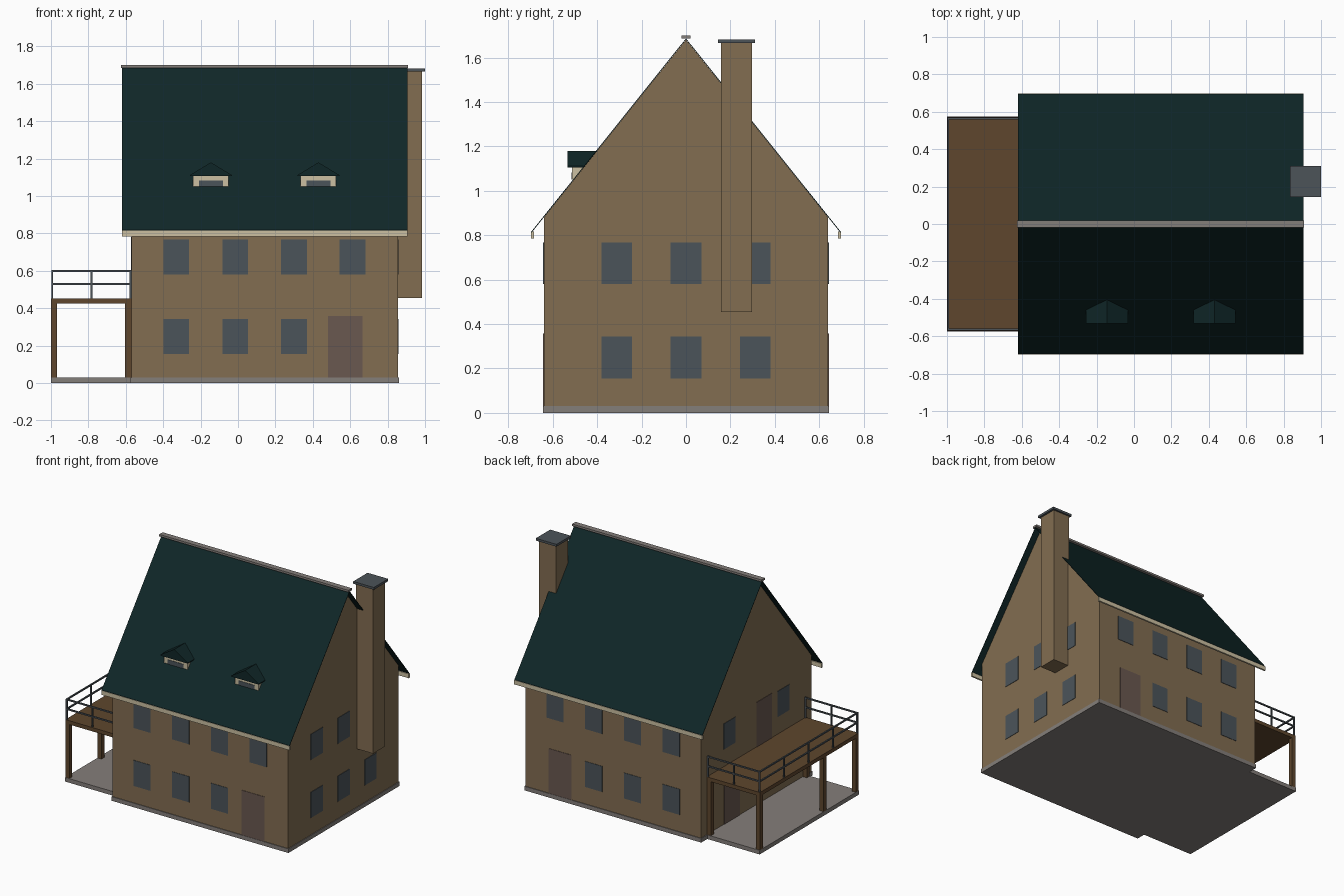
import bpy
import bmesh
from mathutils import Vector

cube = bpy.data.objects.get("Cube")
if cube:
    bpy.data.objects.remove(cube)


def material(name, r, g, b):
    """Flat material from 0-255 display values, stored as linear."""
    lin = [((c / 255 + 0.055) / 1.055) ** 2.4 for c in (r, g, b)]
    m = bpy.data.materials.new(name)
    m.use_nodes = True
    m.diffuse_color = (*lin, 1)
    m.node_tree.nodes["Principled BSDF"].inputs["Base Color"].default_value = (*lin, 1)
    return m


WALL = material("tan wall", 130, 109, 81)
ROOF = material("dark green roof", 15, 38, 39)
STONE = material("grey stone", 132, 126, 122)
CREAM = material("cream trim", 204, 192, 162)
GLASS = material("slate glass", 75, 84, 90)
DOOR = material("muted brown door", 106, 88, 80)
WOOD = material("deck wood", 94, 70, 45)
METAL = material("dark metal", 76, 83, 88)


def finish(name, bm, mat):
    bmesh.ops.recalc_face_normals(bm, faces=bm.faces)
    mesh = bpy.data.meshes.new(name)
    bm.to_mesh(mesh)
    bm.free()
    mesh.materials.append(mat)
    ob = bpy.data.objects.new(name, mesh)
    bpy.context.collection.objects.link(ob)
    return ob


def box(name, x, y, z, mat):
    """Box from (min, max) ranges on each axis."""
    bm = bmesh.new()
    bmesh.ops.create_cube(bm, size=1)
    for v in bm.verts:
        v.co = [r[0] + (c + 0.5) * (r[1] - r[0]) for c, r in zip(v.co, (x, y, z))]
    return finish(name, bm, mat)


def prism(name, profile, depth, axis, mat):
    """Extrude a 2D (horizontal, height) profile along 'x' or 'y'."""
    bm = bmesh.new()
    a, b = depth
    if axis == "x":
        verts = [bm.verts.new((a, u, w)) for u, w in profile]
        step = Vector((b - a, 0, 0))
    else:
        verts = [bm.verts.new((u, a, w)) for u, w in profile]
        step = Vector((0, b - a, 0))
    face = bm.faces.new(verts)
    new = bmesh.ops.extrude_face_region(bm, geom=[face], use_keep_orig=True)["geom"]
    bmesh.ops.translate(bm, vec=step, verts=[v for v in new if isinstance(v, bmesh.types.BMVert)])
    return finish(name, bm, mat)


# House body, foundation and terrace
X0, X1, HALF = -0.57, 0.855, 0.64
EAVE, RIDGE = 0.88, 1.68
prism("house_walls", [(-HALF, 0.03), (HALF, 0.03), (HALF, EAVE), (0, RIDGE), (-HALF, EAVE)],
      (X0, X1), "x", WALL)
box("foundation", (X0 - 0.005, X1 + 0.005), (-0.645, 0.645), (0, 0.03), STONE)
box("terrace_slab", (-1, X0 - 0.005), (-0.575, 0.575), (0, 0.03), STONE)

# Roof slopes and eave boards
T = 0.006
for side, label in ((-1, "front"), (1, "back")):
    prism(label + "_roof", [(0, RIDGE + 0.001), (side * 0.695, 0.812),
                            (side * 0.695, 0.812 + T), (0, RIDGE + T)],
          (-0.62, 0.905), "x", ROOF)
    box(label + "_eave_board", (-0.62, 0.905), sorted((side * 0.685, side * 0.698)),
        (0.785, 0.816), CREAM)
box("ridge_cap", (-0.625, 0.91), (-0.02, 0.02), (1.685, 1.70), STONE)

# Windows and doors on the long walls
P = 0.003
LOW, HIGH = (0.155, 0.343), (0.58, 0.768)
COLUMNS = (-0.33, -0.015, 0.30, 0.613)
for side, label in ((-1, "front"), (1, "back")):
    y = sorted((side * HALF, side * (HALF + P)))
    for i, c in enumerate(COLUMNS):
        x = (c - 0.069, c + 0.069)
        box(f"{label}_upper_window_{i}", x, y, HIGH, GLASS)
        if i < 3:
            box(f"{label}_lower_window_{i}", x, y, LOW, GLASS)
    box(label + "_door", (0.48, 0.665), y, (0.03, 0.358), DOOR)

# Windows and doors on the gable walls
for i, c in enumerate((-0.312, 0, 0.312)):
    y = (c - 0.069, c + 0.069)
    left, right = (X1, X1 + P), (X0 - P, X0)
    box(f"left_lower_window_{i}", left, y, LOW, GLASS)
    box(f"left_upper_window_{i}", left, y, HIGH, GLASS)
    if i != 1:
        box(f"right_upper_window_{i}", right, y, HIGH, GLASS)
    if i != 2:
        box(f"right_lower_window_{i}", right, y, LOW, GLASS)
box("balcony_door", (X0 - P, X0), (-0.18, 0.0), (0.45, 0.78), DOOR)
box("terrace_door", (X0 - P, X0), (0.19, 0.375), (0.03, 0.358), DOOR)

# Chimney
box("chimney", (0.845, 0.985), (0.158, 0.298), (0.455, 1.668), WALL)
box("chimney_cap", (0.833, 1.0), (0.145, 0.311), (1.665, 1.682), METAL)

# Dormers
for c, label in ((-0.145, "right"), (0.43, "left")):
    box(label + "_dormer_frame", (c - 0.095, c + 0.095), (-0.513, -0.44), (1.05, 1.108), CREAM)
    box(label + "_dormer_window", (c - 0.064, c + 0.064), (-0.516, -0.513), (1.05, 1.082), GLASS)
    prism(label + "_dormer_roof", [(c - 0.112, 1.106), (c + 0.112, 1.106),
                                   (c + 0.112, 1.112), (c, 1.18), (c - 0.112, 1.112)],
          (-0.533, -0.395), "y", ROOF)

# Balcony deck and its posts
D = 0.572
box("balcony_deck", (-1, X0), (-D, D), (0.425, 0.453), WOOD)
W = 0.033
for i, (x, y) in enumerate(((-1, -D), (-1, D - W), (-1, -0.2),
                            (X0 - W, -D), (X0 - W, D - W))):
    box(f"balcony_post_{i}", (x, x + W), (y, y + W), (0.03, 0.425), WOOD)

# Balcony railing on three sides
R = 0.005
OUT, IN, E = -0.993, -0.575, 0.565


def bar(name, x, y, z):
    box(name, (x[0] - R, x[1] + R), (y[0] - R, y[1] + R), (z[0] - R, z[1] + R), METAL)


for h, label in ((0.53, "middle"), (0.60, "top")):
    bar(f"outer_{label}_rail", (OUT, OUT), (-E, E), (h, h))
    for y, side in ((-E, "front"), (E, "back")):
        bar(f"{side}_{label}_rail", (OUT, IN), (y, y), (h, h))
for i in range(5):
    y = -E + i * E / 2
    bar(f"outer_baluster_{i}", (OUT, OUT), (y, y), (0.455, 0.60))
for y, side in ((-E, "front"), (E, "back")):
    for i, x in enumerate(((OUT + IN) / 2, IN)):
        bar(f"{side}_baluster_{i}", (x, x), (y, y), (0.455, 0.60))
